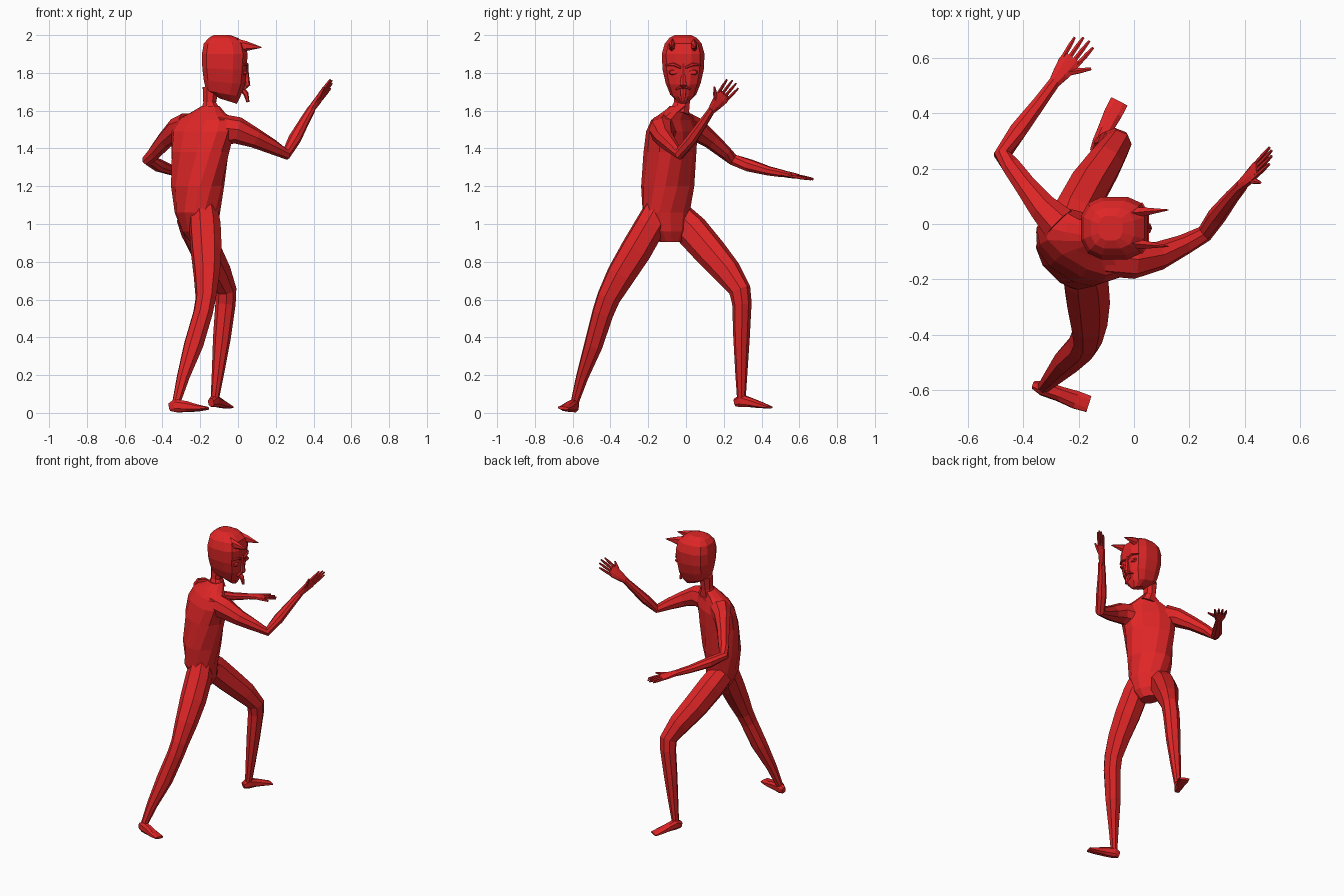
import bpy, bmesh, math
from mathutils import Vector as V

red = bpy.data.materials.new("devil red")
red.diffuse_color = (0.74, 0.019, 0.02, 1)


def loft(name, rings, n=8, p=1.0, phase=0.0):
    """Skin rings given as (centre, half-width vector, half-depth vector); p<1 squares them."""
    bm = bmesh.new()
    loops = []
    for c, u, v in rings:
        loop = []
        for i in range(n):
            t = 2 * math.pi * (i + phase) / n
            a, b = math.cos(t), math.sin(t)
            a, b = math.copysign(abs(a) ** p, a), math.copysign(abs(b) ** p, b)
            loop.append(bm.verts.new(V(c) + V(u) * a + V(v) * b))
        loops.append(loop)
    for l0, l1 in zip(loops, loops[1:]):
        for i in range(n):
            j = (i + 1) % n
            bm.faces.new((l0[i], l0[j], l1[j], l1[i]))
    bm.faces.new(loops[0])
    bm.faces.new(loops[-1])
    bmesh.ops.recalc_face_normals(bm, faces=bm.faces)
    me = bpy.data.meshes.new(name)
    bm.to_mesh(me)
    bm.free()
    me.materials.append(red)
    ob = bpy.data.objects.new(name, me)
    bpy.context.collection.objects.link(ob)
    return ob


def limb(name, pts, side, n=8, phase=0.5, p=0.9):
    """Tube through points (x, y, z, half width along side, half depth)."""
    c = [V(q[:3]) for q in pts]
    rings = []
    for i, q in enumerate(pts):
        t = V((0, 0, 0))
        if i > 0:
            t += (c[i] - c[i - 1]).normalized()
        if i < len(c) - 1:
            t += (c[i + 1] - c[i]).normalized()
        t.normalize()
        u = V(side) - t * V(side).dot(t)
        u.normalize()
        rings.append((c[i], u * q[3], t.cross(u) * q[4]))
    return loft(name, rings, n, p, phase)


# torso: rings turn from the hips up to the shoulder line
torso = []
for x, y, z, a, b, deg in [(-.20, -.08, .905, .06, .05, -65), (-.205, -.09, .96, .10, .085, -62),
                           (-.215, -.105, 1.06, .128, .11, -58), (-.214, -.097, 1.2, .145, .122, -45),
                           (-.20, -.085, 1.38, .163, .118, -33), (-.185, -.075, 1.49, .18, .105, -31),
                           (-.175, -.07, 1.55, .165, .08, -31), (-.16, -.055, 1.59, .095, .06, -28),
                           (-.145, -.035, 1.625, .045, .05, -15)]:
    r = math.radians(deg)
    torso.append(((x, y, z), (a * math.cos(r), a * math.sin(r), 0), (-b * math.sin(r), b * math.cos(r), 0)))
loft("torso", torso, 12, .85, .5)
limb("neck", [(-.145, -.035, 1.59, .06, .055), (-.15, -.022, 1.64, .036, .045), (-.145, -.015, 1.72, .045, .05)],
     (1, 0, 0))

# head: squarish cap narrowing to a tilted jaw
FY = -.015
head = [((x, FY, z), (rx, 0, -tilt), (0, ry, 0)) for x, z, rx, ry, tilt in
        [(-.05, 1.65, .045, .026, .014), (-.078, 1.69, .093, .07, .016), (-.072, 1.75, .112, .095, .012),
         (-.072, 1.82, .12, .112, .005), (-.07, 1.9, .124, .116, 0), (-.072, 1.955, .112, .1, 0),
         (-.078, 1.985, .08, .075, 0), (-.085, 2.0, .045, .045, 0)]]
loft("head", head, 12, .72, .5)

# mirrored face parts
for s, nm in ((-1, "right"), (1, "left")):
    limb(nm + "_horn", [(-.01, FY + s * .055, 1.94, .022, .042), (.045, FY + s * .06, 1.942, .016, .026),
                        (.125, FY + s * .066, 1.935, .002, .002)], (0, 1, 0), 6)
    limb(nm + "_brow", [(.046, FY + s * .012, 1.828, .01, .007), (.046, FY + s * .05, 1.845, .01, .009),
                        (.024, FY + s * .09, 1.84, .008, .005)], (1, 0, 0), 6)
    limb(nm + "_eye", [(.03, FY + s * .052, 1.803, .026, .015), (.047, FY + s * .052, 1.803, .02, .01)], (0, 1, 0))
    limb(nm + "_moustache", [(.04, FY + s * .008, 1.728, .012, .008), (.03, FY + s * .04, 1.712, .008, .004)],
         (1, 0, 0), 6)
limb("nose", [(.042, FY, 1.85, .01, .01), (.045, FY, 1.79, .012, .013), (.05, FY, 1.74, .02, .016),
              (.032, FY, 1.722, .012, .012)], (0, 1, 0), 6)
limb("goatee", [(.02, FY, 1.715, .016, .014), (.042, FY, 1.69, .016, .014), (.053, FY, 1.645, .008, .008)],
     (0, 1, 0), 6)

# arms
limb("right_arm", [(-.10, -.115, 1.50, .085, .07), (.0, -.13, 1.495, .07, .066), (.09, -.115, 1.455, .052, .05),
                   (.18, -.075, 1.41, .04, .036), (.255, -.035, 1.37, .03, .03), (.30, .03, 1.45, .031, .034),
                   (.355, .10, 1.55, .024, .026), (.39, .14, 1.61, .019, .022)], (.2, -.4, 1))
limb("left_arm", [(-.27, .0, 1.51, .08, .07), (-.325, .055, 1.50, .062, .055), (-.385, .13, 1.445, .046, .042),
                  (-.44, .205, 1.38, .036, .036), (-.475, .25, 1.34, .032, .032), (-.42, .335, 1.31, .034, .034),
                  (-.34, .44, 1.28, .025, .026), (-.285, .515, 1.266, .02, .022)], (0, 0, 1))


def hand(nm, wrist, tip, wide, thumb):
    """Flat palm, four fingers spread along 'wide', thumb towards the 'thumb' point."""
    w0, d, w = V(wrist), V(tip) - V(wrist), V(wide).normalized()
    palm = [(*(w0 + d * k), a, b) for k, a, b in
            ((-.05, .02, .018), (.2, .032, .017), (.42, .041, .014), (.57, .038, .01))]
    limb(nm + "_palm", palm, w, 8)
    for i in range(4):
        o = (i - 1.5) * .0195
        k = (.92, 1.0, 1.0, .93)[i]
        a, b = w0 + d * .5 + w * o, w0 + d * k + w * o * 1.3
        limb(f"{nm}_finger_{i + 1}", [(*a, .009, .009), (*a.lerp(b, .6), .0085, .008), (*b, .005, .005)], w, 6)
    a, b = w0 + d * .2, V(thumb)
    limb(nm + "_thumb", [(*a, .014, .015), (*a.lerp(b, .6), .011, .011), (*b, .005, .006)], d, 6)


hand("right", (.385, .138, 1.605), (.497, .255, 1.752), (0, .77, -.64), (.455, .15, 1.725))
hand("left", (-.287, .512, 1.267), (-.172, .667, 1.236), (.85, -.5, 0), (-.155, .56, 1.25))

# legs
limb("right_leg", [(-.185, -.135, 1.08, .075, .085), (-.175, -.19, .99, .085, .083), (-.168, -.265, .86, .083, .085),
                   (-.165, -.345, .73, .07, .078), (-.17, -.41, .61, .055, .064), (-.185, -.44, .53, .053, .058),
                   (-.235, -.49, .36, .053, .05), (-.29, -.55, .19, .035, .033), (-.325, -.588, .06, .023, .022)],
     (1, .15, 0))
limb("left_leg", [(-.25, -.05, 1.04, .075, .085), (-.22, .03, .965, .08, .09), (-.165, .13, .85, .078, .085),
                  (-.105, .22, .745, .066, .075), (-.062, .285, .65, .052, .058), (-.066, .296, .58, .053, .05),
                  (-.085, .294, .4, .047, .042), (-.105, .293, .22, .033, .032), (-.122, .293, .08, .022, .023)],
     (1, -.4, 0))
# feet: low at the toes, raised over the instep
limb("right_foot", [(-.362, -.583, .03, .015, .022), (-.33, -.592, .038, .028, .036), (-.27, -.613, .033, .028, .03),
                    (-.21, -.635, .026, .034, .018), (-.163, -.65, .025, .032, .008)], (.3, 1, -.1), 8, .5, .75)
limb("left_foot", [(-.143, .262, .055, .018, .022), (-.125, .295, .064, .027, .036), (-.105, .34, .055, .028, .026),
                   (-.075, .40, .04, .035, .016), (-.053, .442, .03, .035, .007)], (1, -.5, 0), 8, .5, .75)
